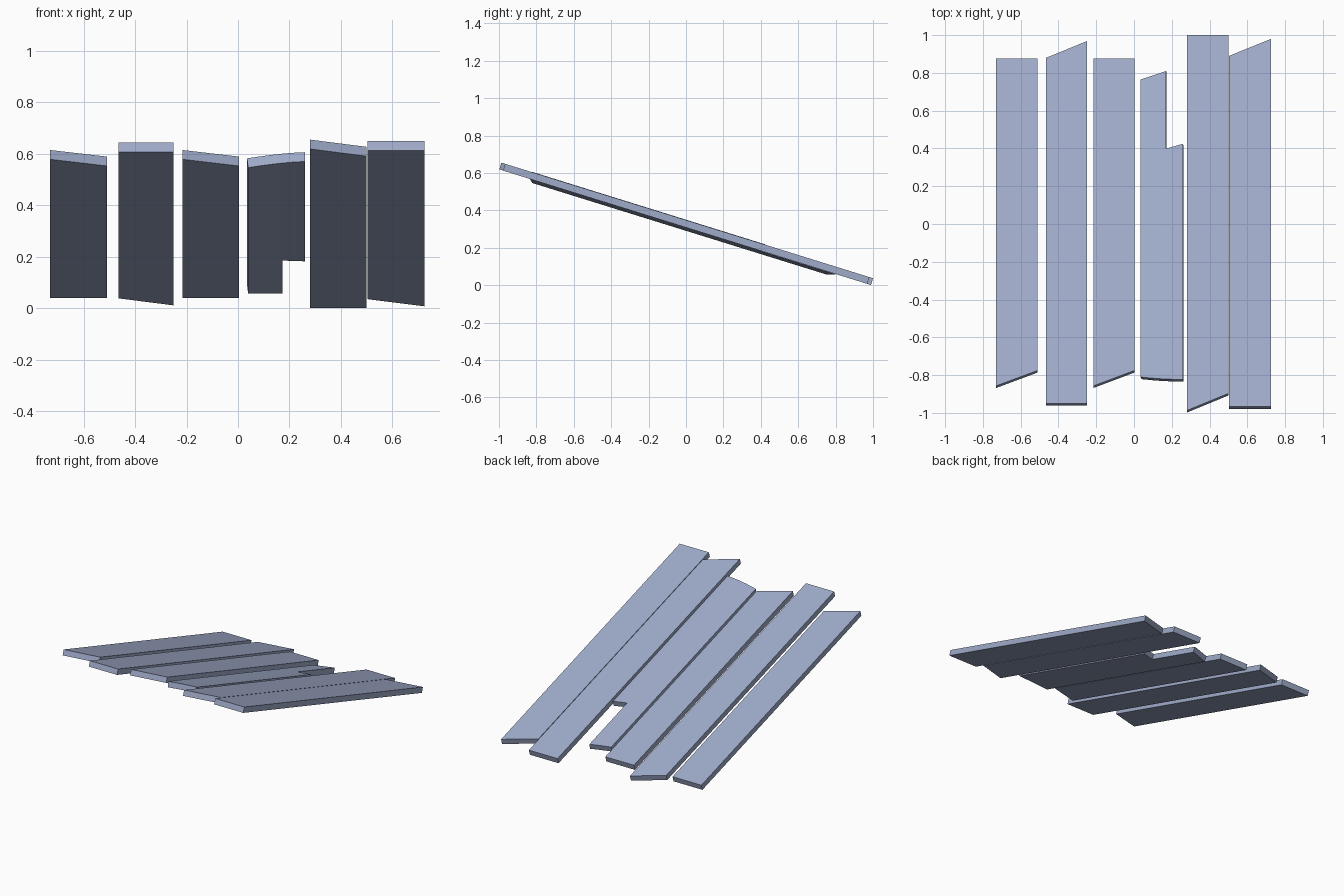
import bpy
import bmesh

if "Cube" in bpy.data.objects:
    bpy.data.objects.remove(bpy.data.objects["Cube"], do_unlink=True)

SLOPE = 0.311      # drop per unit towards the back
TOP = 0.3485       # height of the top surface at y = 0
THICK = 0.038

wood = bpy.data.materials.new("blue_grey_board")
wood.use_nodes = True
colour = (0.35, 0.41, 0.59, 1)
wood.diffuse_color = colour
bsdf = next(n for n in wood.node_tree.nodes if n.type == "BSDF_PRINCIPLED")
bsdf.inputs["Base Color"].default_value = colour
bsdf.inputs["Roughness"].default_value = 0.8


def lerp(a, b, t):
    return a + (b - a) * t


def finish(name, bm, smooth=False):
    """Thicken the sloping sheet downwards into a board."""
    mesh = bpy.data.meshes.new(name)
    bm.to_mesh(mesh)
    bm.free()
    mesh.materials.append(wood)
    ob = bpy.data.objects.new(name, mesh)
    bpy.context.collection.objects.link(ob)
    bpy.ops.object.select_all(action="DESELECT")
    ob.select_set(True)
    bpy.context.view_layer.objects.active = ob
    mod = ob.modifiers.new("thickness", "SOLIDIFY")
    mod.thickness = THICK
    mod.offset = -1
    mod.use_even_offset = True
    bpy.ops.object.modifier_apply(modifier=mod.name)
    if smooth:
        bpy.ops.object.shade_smooth_by_angle(angle=0.6)


def point(bm, x, y, lift=0.0):
    return bm.verts.new((x, y, TOP - SLOPE * y + lift))


# Straight boards: x range, front edge y at both sides, back edge y at both sides
boards = {
    "right_outer_board": ((-0.73, -0.51), (-0.857, -0.775), (0.875, 0.875)),
    "right_middle_board": ((-0.465, -0.25), (-0.95, -0.95), (0.88, 0.968)),
    "right_inner_board": ((-0.215, 0.003), (-0.857, -0.775), (0.875, 0.875)),
    "left_middle_board": ((0.28, 0.499), (-0.987, -0.897), (1.0, 1.0)),
    "left_outer_board": ((0.503, 0.725), (-0.967, -0.967), (0.89, 0.98)),
}
for name, ((x0, x1), (f0, f1), (b0, b1)) in boards.items():
    bm = bmesh.new()
    bm.faces.new([point(bm, x0, f0), point(bm, x1, f1),
                  point(bm, x1, b1), point(bm, x0, b0)])
    finish(name, bm)

# Warped board: curls up towards its left side, with a notch at the back corner
bm = bmesh.new()
STRIPS, NOTCH = 10, 6
front, back, notch = [], [], []
for i in range(STRIPS + 1):
    t = i / STRIPS
    x = lerp(0.035, 0.26, t)
    lift = -0.018 * (1 - t) ** 1.5 + 0.002 * t
    front.append(point(bm, x, -0.81 - 0.013 * (1 - (1 - t) ** 2), lift))
    back.append(point(bm, x, lerp(0.765, 0.84, t), lift) if i <= NOTCH else None)
    notch.append(point(bm, x, lerp(0.36, 0.425, t), lift) if i >= NOTCH else None)
for i in range(STRIPS):
    if i < NOTCH:
        corner = [notch[i + 1]] if i + 1 == NOTCH else []
        bm.faces.new([front[i], front[i + 1]] + corner + [back[i + 1], back[i]])
    else:
        bm.faces.new([front[i], front[i + 1], notch[i + 1], notch[i]])
finish("warped_notched_board", bm, smooth=True)
